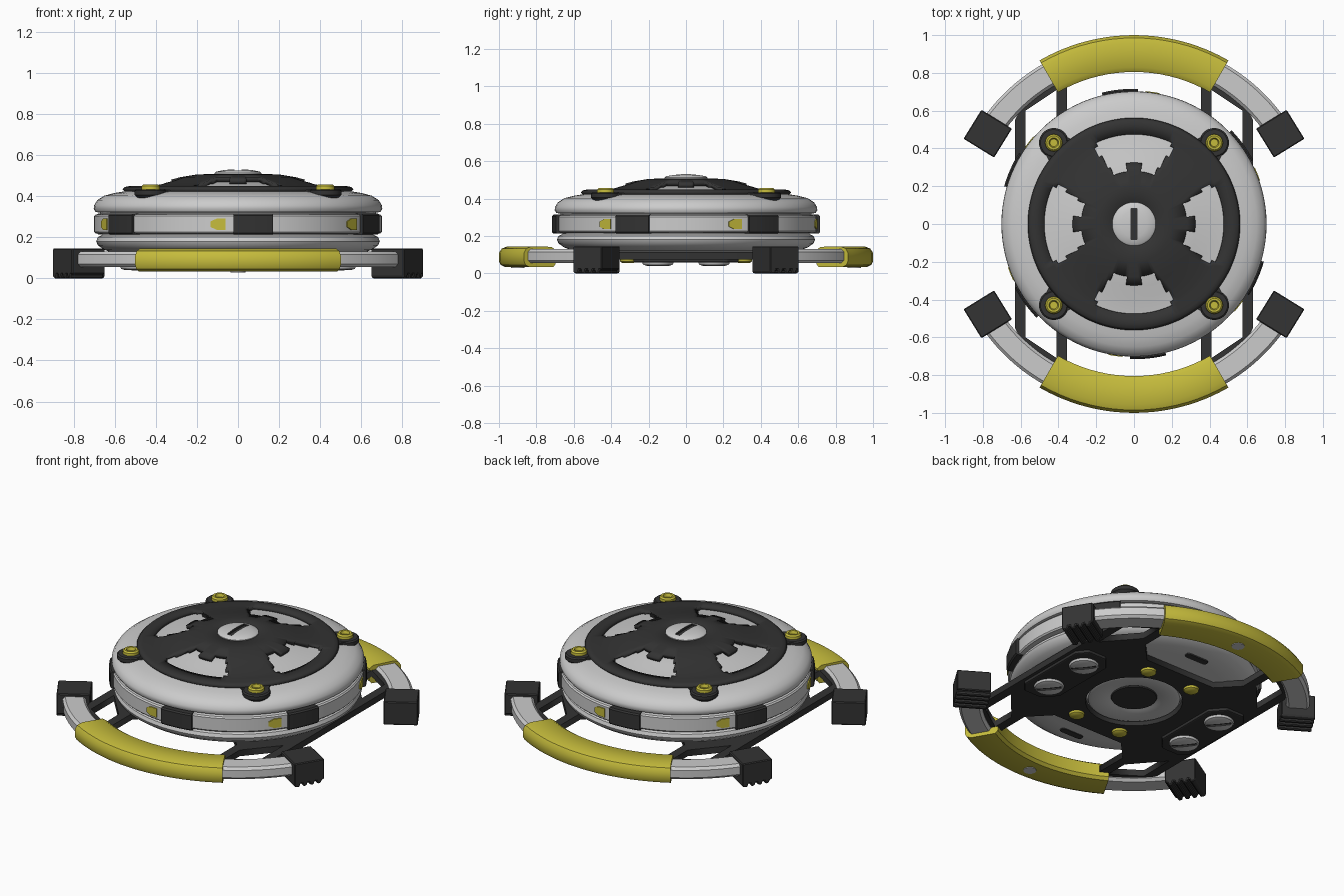
import bpy, bmesh
from math import sin, cos, pi, radians, hypot, atan2, degrees
from mathutils import Matrix, Vector

if "Cube" in bpy.data.objects:
    bpy.data.objects.remove(bpy.data.objects["Cube"])


def material(name, rgb):
    m = bpy.data.materials.new(name)
    m.use_nodes = True
    m.diffuse_color = (*rgb, 1)
    bsdf = next(n for n in m.node_tree.nodes if n.type == 'BSDF_PRINCIPLED')
    bsdf.inputs["Base Color"].default_value = (*rgb, 1)
    bsdf.inputs["Roughness"].default_value = 0.6
    return m


GREY = material("light_grey", (0.6, 0.6, 0.6))
DARK = material("charcoal", (0.033, 0.033, 0.033))
YELLOW = material("yellow", (0.56, 0.5, 0.045))


def finish(name, bm, *mats, smooth=True):
    bmesh.ops.remove_doubles(bm, verts=bm.verts, dist=1e-5)
    bmesh.ops.recalc_face_normals(bm, faces=bm.faces)
    me = bpy.data.meshes.new(name)
    bm.to_mesh(me)
    bm.free()
    for m in mats:
        me.materials.append(m)
    ob = bpy.data.objects.new(name, me)
    bpy.context.collection.objects.link(ob)
    if smooth:
        shade(ob)
    return ob


def select(ob):
    bpy.ops.object.select_all(action='DESELECT')
    ob.select_set(True)
    bpy.context.view_layer.objects.active = ob


def shade(ob):
    select(ob)
    bpy.ops.object.shade_smooth_by_angle(angle=radians(35))


def bevel(ob, width, segments=2):
    b = ob.modifiers.new("bevel", 'BEVEL')
    b.width, b.segments, b.limit_method = width, segments, 'ANGLE'


def sweep(name, section, a0, a1, n, mat, closed=True, loc=(0, 0, 0)):
    """Sweep an (r, z) section about z, angles in degrees."""
    bm = bmesh.new()
    rings = []
    for i in range(n + 1):
        a = radians(a0 + (a1 - a0) * i / n)
        rings.append([bm.verts.new((loc[0] + r * cos(a), loc[1] + r * sin(a), loc[2] + z))
                      for r, z in section])
    m = len(section)
    for p, q in zip(rings, rings[1:]):
        for j in range(m if closed else m - 1):
            k = (j + 1) % m
            bm.faces.new((p[j], q[j], q[k], p[k]))
    if closed and abs(a1 - a0) < 360:
        bm.faces.new(rings[0])
        bm.faces.new(rings[-1])
    bmesh.ops.remove_doubles(bm, verts=bm.verts, dist=1e-5)
    bmesh.ops.dissolve_degenerate(bm, edges=bm.edges, dist=1e-5)
    return finish(name, bm, mat)


def lathe(name, section, mat, n=32, loc=(0, 0, 0)):
    return sweep(name, section, 0, 360, n, mat, False, loc)


def prism(name, pts, depth, mat, matrix=Matrix(), smooth=False):
    """Extrude a flat outline along its local z."""
    bm = bmesh.new()
    f = bm.faces.new([bm.verts.new((x, y, 0)) for x, y in pts])
    ext = bmesh.ops.extrude_face_region(bm, geom=[f])
    moved = [v for v in ext["geom"] if isinstance(v, bmesh.types.BMVert)]
    bmesh.ops.translate(bm, verts=moved, vec=(0, 0, depth))
    bm.transform(matrix)
    return finish(name, bm, mat, smooth=smooth)


def cut_slot(ob, loc, size, angle=0):
    """Cut a slot with dark walls into a part."""
    ob.data.materials.append(DARK)
    bm = bmesh.new()
    bmesh.ops.create_cube(bm, size=1, matrix=Matrix.Translation(loc)
                          @ Matrix.Rotation(angle, 4, 'Z') @ Matrix.Diagonal((*size, 1)))
    for f in bm.faces:
        f.material_index = 1
    cutter = finish("slot_cutter", bm, GREY, DARK, smooth=False)
    cutter.hide_render = True
    mod = ob.modifiers.new("slot", 'BOOLEAN')
    mod.operation, mod.object, mod.solver = 'DIFFERENCE', cutter, 'EXACT'
    select(ob)
    bpy.ops.object.modifier_apply(modifier="slot")
    bpy.data.objects.remove(cutter)


CORNERS = [(sx, sy) for sx in (1, -1) for sy in (1, -1)]

# Round body: lower ring, side band, upper shoulder and inner dome
lathe("body", [(0, .11), (.52, .11), (.6, .12), (.65, .138), (.682, .16), (.69, .18), (.682, .2),
               (.66, .211), (.66, .215), (.693, .218), (.7, .226), (.7, .302), (.693, .31),
               (.672, .314), (.672, .319), (.694, .323), (.702, .338), (.7, .355), (.685, .38),
               (.65, .402), (.6, .415), (.54, .425), (.475, .43), (.4, .443), (.33, .456),
               (.27, .468), (0, .48)], GREY, 96)

# Side blocks and pointed markers around the band
for i in range(6):
    a = -84 + 60 * i
    block = sweep("side_block", [(.66, .212), (.708, .212), (.716, .22), (.716, .306), (.708, .314),
                                 (.66, .314)], a - 7.8, a + 7.8, 6, DARK)
    bm = bmesh.new()
    outline = [(-17, .25), (-14.5, .236), (-11, .236), (-11, .29), (-14.5, .29), (-17, .276)]
    rows = [[bm.verts.new((r * cos(radians(a + t)), r * sin(radians(a + t)), z)) for t, z in outline]
            for r in (.695, .706)]
    bm.faces.new(rows[1])
    for j in range(len(outline)):
        k = (j + 1) % len(outline)
        bm.faces.new((rows[0][j], rows[0][k], rows[1][k], rows[1][j]))
    finish("side_marker", bm, YELLOW, smooth=False)

# Top cover: polar sheet with four toothed windows
sheet = [(.05, .51), (.2, .505), (.28, .492), (.325, .48), (.4, .461), (.455, .451), (.475, .449),
         (.53, .448), (.55, .444), (.562, .432)]
window = {2: (7.5, 22.5), 3: (0, 25), 4: (0, 27.5), 5: (0, 25)}
cover = lathe("top_cover", sheet, DARK, 144)
bm = bmesh.new()
bm.from_mesh(cover.data)
gone = []
for f in bm.faces:
    c = f.calc_center_median()
    r = hypot(c.x, c.y)
    band = max(i for i, s in enumerate(sheet) if s[0] * .999 < r)
    off = abs((degrees(atan2(c.y, c.x)) + 45) % 90 - 45)
    if band in window and window[band][0] < off < window[band][1]:
        gone.append(f)
bmesh.ops.delete(bm, geom=gone, context='FACES')
bm.to_mesh(cover.data)
bm.free()
solid = cover.modifiers.new("thickness", 'SOLIDIFY')
solid.thickness, solid.offset = .025, -1

# Central slotted cap
cap = lathe("centre_cap", [(0, .49), (.115, .49), (.115, .512), (.105, .519), (.07, .526), (.03, .53),
                           (0, .53)], GREY, 48)
cut_slot(cap, (0, 0, .53), (.032, .165, .03))
shade(cap)

# Cover ears with hollow bolts
for sx, sy in CORNERS:
    at = (.425 * sx, .43 * sy, 0)
    lathe("cover_ear", [(0, .37), (.05, .375), (.078, .405), (.078, .426), (.07, .433), (0, .433)],
          DARK, 32, at)
    prism("ear_neck", [(.5, -.1), (.62, -.06), (.62, .06), (.5, .1)], .03, DARK,
          Matrix.Translation((0, 0, .4)) @ Matrix.Rotation(atan2(sy, sx), 4, 'Z'))
    lathe("cover_bolt", [(0, .438), (.02, .438), (.026, .455), (.037, .456), (.045, .448), (.047, .42),
                         (0, .42)], YELLOW, 20, at)

# Bumper bars with sleeves, front and back
for mid in (90, -90):
    sweep("bumper_bar", [(.845, .07), (.86, .055), (.96, .055), (.975, .07), (.975, .115), (.96, .13),
                         (.86, .13), (.845, .115)], mid - 57, mid + 57, 40, GREY)
    sweep("bumper_sleeve", [(.805, .05), (.82, .033), (.965, .033), (.99, .045), (1, .065), (1, .11),
                            (.985, .133), (.955, .144), (.83, .142), (.805, .125)],
          mid - 30, mid + 30, 18, YELLOW)
    y = .9 if mid > 0 else -.9
    lathe("sleeve_plug", [(0, .029), (.036, .029), (.036, .04)], GREY, 20, (0, y, 0))

# Ribbed feet on the bar ends
teeth = [(-.09, .145), (-.09, .008)]
for i in range(4):
    t = -.08 + .043 * i
    teeth += [(t, 0), (t + .021, 0), (t + .026, .02), (t + .038, .02)]
teeth = teeth[:-1] + [(.09, .02), (.09, .145)]
for sx, sy in CORNERS:
    a = atan2(.478 * sy, .774 * sx)
    axes = Matrix(((0, 0, 1, .815), (1, 0, 0, 0), (0, 1, 0, 0), (0, 0, 0, 1)))
    foot = prism("foot", teeth, .19, DARK, Matrix.Rotation(a, 4, 'Z') @ axes)
    bevel(foot, .005, 1)

# Underside bracket plate, with openings for the struts and hub
quarter = [(.63, .55), (.59, .63), (.41, .76), (.355, .76), (.355, .52), (.24, .4)]
outline = (quarter + [(-x, y) for x, y in reversed(quarter)]
           + [(-x, -y) for x, y in quarter] + [(x, -y) for x, y in reversed(quarter)])
loops = [outline, [(.27 * cos(pi * i / 16), .27 * sin(pi * i / 16)) for i in range(32)]]
for sx, sy in CORNERS:
    loops.append([(x * sx, y * sy) for x, y in ((.41, .71), (.41, .57), (.575, .38), (.575, .6))])
cu = bpy.data.curves.new("bracket_plate", 'CURVE')
cu.dimensions, cu.fill_mode, cu.extrude = '2D', 'BOTH', .019
for pts in loops:
    s = cu.splines.new('POLY')
    s.points.add(len(pts) - 1)
    for p, (x, y) in zip(s.points, pts):
        p.co = (x, y, 0, 1)
    s.use_cyclic_u = True
cu.materials.append(DARK)
plate = bpy.data.objects.new("bracket_plate", cu)
plate.location.z = .094
bpy.context.collection.objects.link(plate)
select(plate)
bpy.ops.object.convert(target='MESH')

# Underside hub
lathe("hub_ring", [(.265, .112), (.255, .092), (.235, .085), (.14, .098), (.125, .105), (0, .105)],
      GREY, 48)
lathe("hub_disc", [(0, .097), (.125, .097), (.13, .106)], DARK, 32)

# Underside pads with slotted screws
for sx in (1, -1):
    pad = prism("screw_pad", [(.37, -.2), (.44, -.28), (.56, -.28), (.61, -.22), (.61, .22), (.56, .28),
                              (.44, .28), (.37, .2)], .024, DARK,
                Matrix.Translation((0, 0, .058)) @ Matrix.Diagonal((sx, 1, 1, 1)))
    bevel(pad, .008)
    for y in (.15, -.15):
        screw = lathe("screw", [(0, .038), (.06, .04), (.078, .046), (.083, .054), (.083, .065), (0, .065)],
                      GREY, 32, (.49 * sx, y, 0))
        cut_slot(screw, (.49 * sx, y, .038), (.14, .018, .02), radians(130))
        shade(screw)

# Underside small bolts and vent slots
for sx, sy in CORNERS:
    lathe("lower_bolt", [(0, .055), (.03, .055), (.042, .063), (.045, .08), (0, .08)], YELLOW, 16,
          (.155 * sx, .31 * sy, 0))
for sy in (1, -1):
    prism("vent_slot", [(-.075, -.012), (-.06, -.02), (.06, -.02), (.075, -.012), (.075, .012),
                        (.06, .02), (-.06, .02), (-.075, .012)], .008, DARK,
          Matrix.Translation((0, .54 * sy, .106)))
